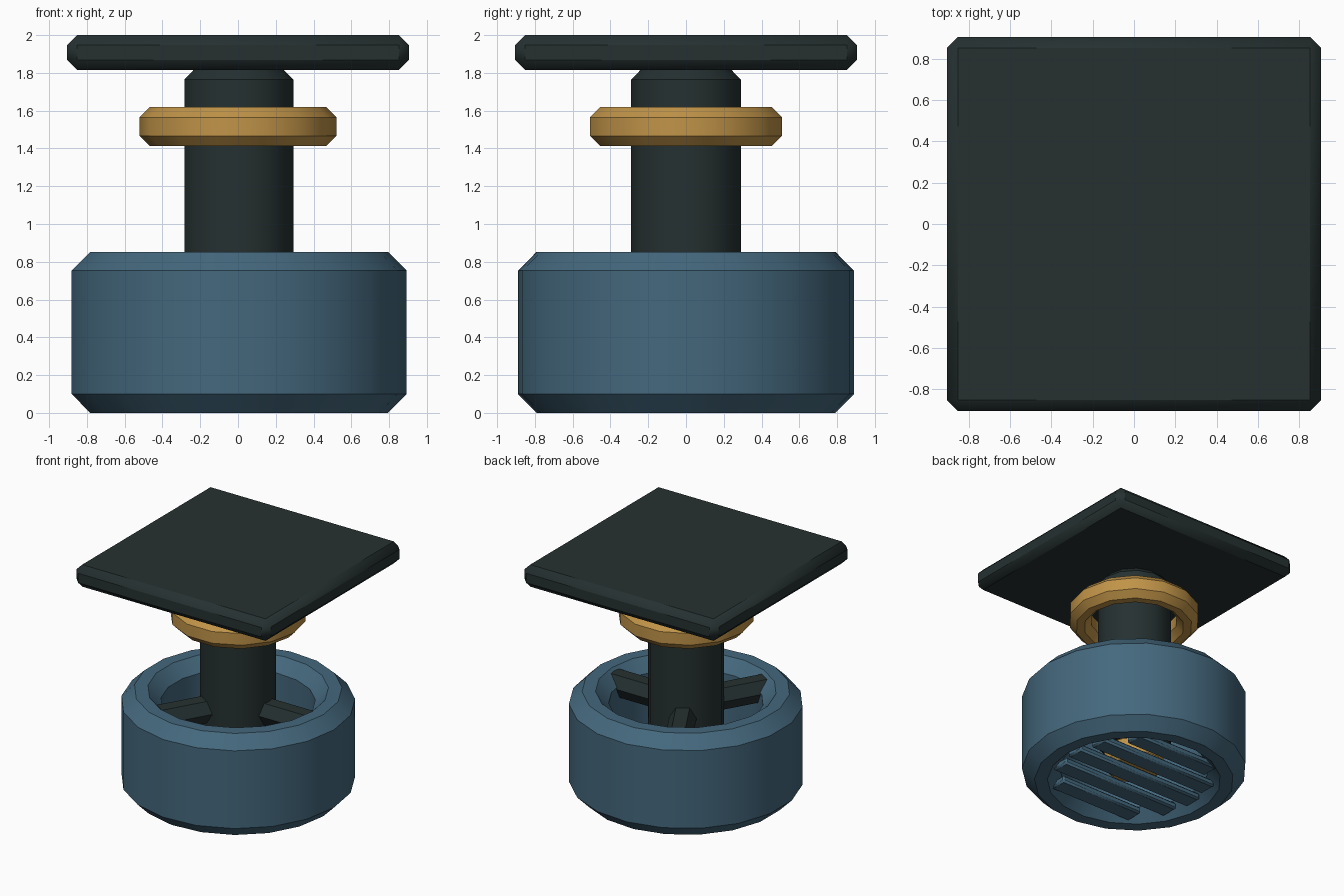
import bpy, bmesh, math
from mathutils import Matrix

if "Cube" in bpy.data.objects:
    bpy.data.objects.remove(bpy.data.objects["Cube"])


def material(name, color):
    m = bpy.data.materials.new(name)
    m.diffuse_color = (*color, 1)
    m.use_nodes = True
    m.node_tree.nodes["Principled BSDF"].inputs["Base Color"].default_value = m.diffuse_color
    return m


DARK = material("charcoal", (0.019, 0.030, 0.030))
BLUE = material("steel_blue", (0.058, 0.138, 0.205))
GOLD = material("brass", (0.53, 0.295, 0.065))


def finish(name, bm, mat, bevel=0):
    bmesh.ops.recalc_face_normals(bm, faces=bm.faces)
    me = bpy.data.meshes.new(name)
    bm.to_mesh(me)
    bm.free()
    me.materials.append(mat)
    ob = bpy.data.objects.new(name, me)
    bpy.context.collection.objects.link(ob)
    if bevel:
        mod = ob.modifiers.new("bevel", "BEVEL")
        mod.width = bevel
        mod.segments = 1
    bpy.ops.object.select_all(action="DESELECT")
    ob.select_set(True)
    bpy.context.view_layer.objects.active = ob
    bpy.ops.object.shade_smooth_by_angle(angle=math.radians(30))
    return ob


def ring(name, r_in, r_out, z0, z1, c, sides, mat):
    """Chamfered ring with an octagonal cross-section."""
    profile = [(r_in + c, z0), (r_out - c, z0), (r_out, z0 + c), (r_out, z1 - c),
               (r_out - c, z1), (r_in + c, z1), (r_in, z1 - c), (r_in, z0 + c)]
    bm = bmesh.new()
    loops = []
    for i in range(sides):
        a = math.tau * i / sides
        loops.append([bm.verts.new((r * math.cos(a), r * math.sin(a), z)) for r, z in profile])
    for i in range(sides):
        p, q = loops[i], loops[(i + 1) % sides]
        for j in range(8):
            k = (j + 1) % 8
            bm.faces.new((p[j], q[j], q[k], p[k]))
    return finish(name, bm, mat)


def post(name, r, z0, z1, c, sides, mat):
    """Solid cylinder with chamfered ends."""
    bm = bmesh.new()
    loops = []
    for rr, z in ((r - c, z0), (r, z0 + c), (r, z1 - c), (r - c, z1)):
        loops.append([bm.verts.new((rr * math.cos(math.tau * i / sides),
                                    rr * math.sin(math.tau * i / sides), z)) for i in range(sides)])
    for p, q in zip(loops, loops[1:]):
        for i in range(sides):
            k = (i + 1) % sides
            bm.faces.new((p[i], p[k], q[k], q[i]))
    bm.faces.new(loops[0])
    bm.faces.new(loops[-1])
    return finish(name, bm, mat)


def box(name, size, center, mat, bevel):
    bm = bmesh.new()
    bmesh.ops.create_cube(bm, size=1, matrix=Matrix.Translation(center) @ Matrix.Diagonal((*size, 1)))
    return finish(name, bm, mat, bevel)


# Base ring, stem, collar and square top
ring("base_ring", 0.59, 0.893, 0, 0.853, 0.1, 19, BLUE)
post("stem", 0.293, 0.28, 1.82, 0.055, 13, DARK)
ring("collar", 0.345, 0.521, 1.412, 1.62, 0.055, 14, GOLD)
box("top_plate", (1.81, 1.81, 0.185), (0, 0, 1.9075), DARK, 0.053)

# Hub under the stem
post("lower_hub", 0.24, 0.1, 0.3, 0.04, 14, GOLD)

# Three hexagonal spokes from the stem to the ring
for n in range(3):
    bm = bmesh.new()
    m = (Matrix.Rotation(math.tau * n / 3, 4, "Z") @ Matrix.Translation((0.45, 0, 0.74))
         @ Matrix.Rotation(math.pi / 2, 4, "Y") @ Matrix.Rotation(math.pi / 2, 4, "Z"))
    bmesh.ops.create_cone(bm, cap_ends=True, segments=6, radius1=0.105, radius2=0.105, depth=0.5, matrix=m)
    # keep a flat side on top
    top = max(v.co.z for v in bm.verts)
    if sum(v.co.z > top - 1e-4 for v in bm.verts) < 4:
        bmesh.ops.transform(bm, verts=bm.verts, matrix=m @ Matrix.Rotation(math.pi / 6, 4, "Z") @ m.inverted())
    finish(f"spoke_{n + 1}", bm, DARK)

# Floor grille slats, each as long as the opening at its place
for n in range(-2, 3):
    y = n * 0.235
    box(f"slat_{n + 3}", (2 * math.sqrt(0.62 ** 2 - y * y), 0.16, 0.06), (0, y, 0.05), BLUE, 0.015)
